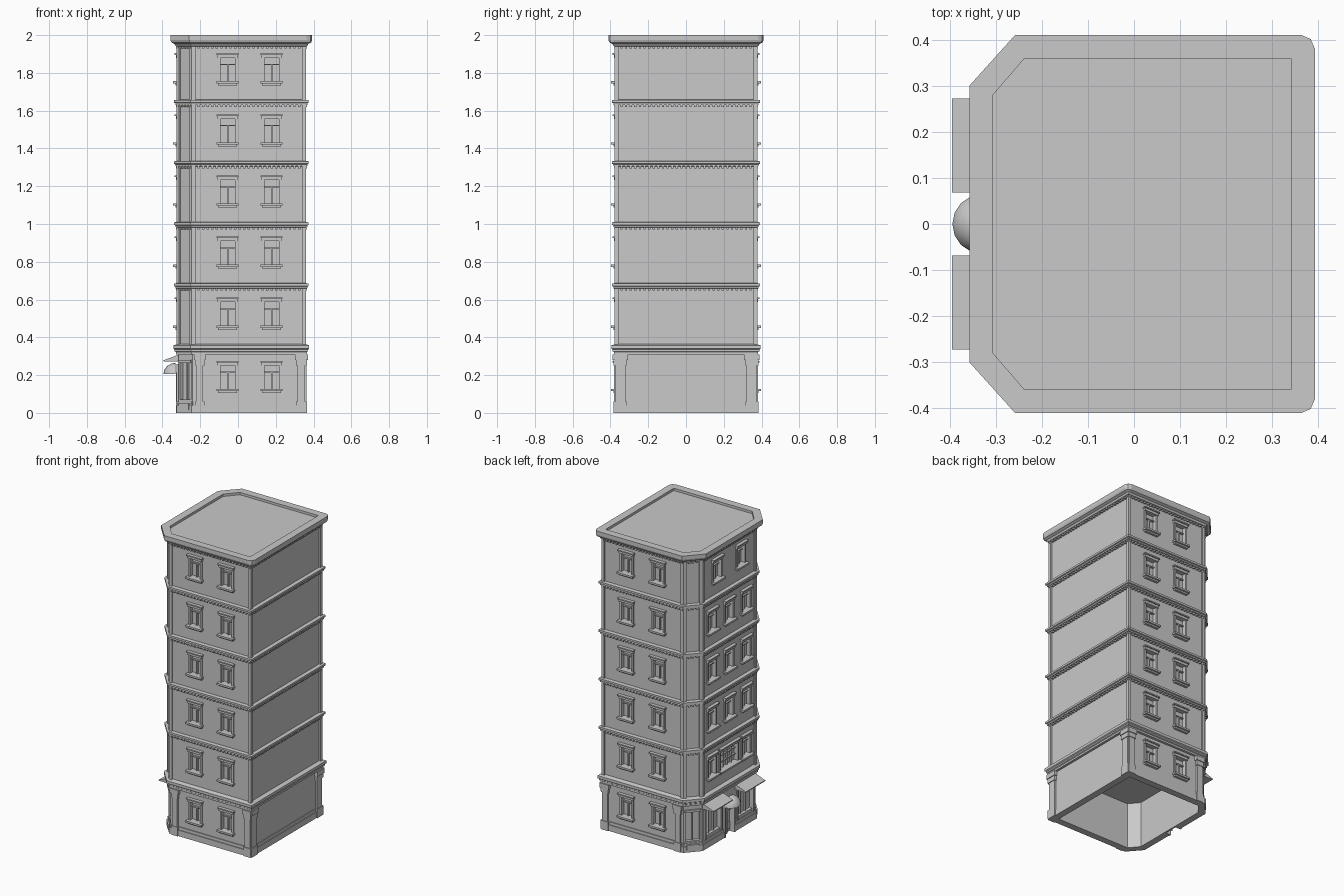
import bpy, bmesh, math
from mathutils import Matrix, Vector

old = bpy.data.objects.get("Cube")
if old:
    bpy.data.objects.remove(old, do_unlink=True)

# One flat stone colour
stone = bpy.data.materials.new("stone grey")
stone.use_nodes = True
GREY = (0.588, 0.588, 0.588, 1)
stone.diffuse_color = GREY
stone.node_tree.nodes["Principled BSDF"].inputs["Base Color"].default_value = GREY

X0, X1, Y = -0.325, 0.36, 0.378      # outline of the corner strips
CX, CY = -0.245, 0.287               # where the two corners are cut off
WALL = -0.01                         # wall plane, relative to the outline
STOREY = 0.3235
parts = {}


def part(name):
    if name not in parts:
        parts[name] = bmesh.new()
    return parts[name]


def outline(d, r=0.0):
    """Plan of the building grown by d, right corners rounded by r."""
    half = [(X0 - d, CY + 0.4 * d), (CX - 0.4 * d, Y + d)]
    if r:
        half += [(X1 + d - r, Y + d), (X1 + d - 0.3 * r, Y + d - 0.3 * r), (X1 + d, Y + d - r)]
    else:
        half += [(X1 + d, Y + d)]
    return half + [(x, -y) for x, y in reversed(half)]


def loft(name, rings):
    """Stack of outlines (d, z, r), closed at both ends."""
    bm = part(name)
    loops = [[bm.verts.new((x, y, z)) for x, y in outline(d, r)] for d, z, r in rings]
    for a, b in zip(loops, loops[1:]):
        for i in range(len(a)):
            j = (i + 1) % len(a)
            bm.faces.new((a[i], a[j], b[j], b[i]))
    bm.faces.new(loops[0])
    bm.faces.new(loops[-1])


class Side:
    """A facade: u runs along it, d points out of it."""
    def __init__(self, a, b):
        a, b = Vector((*a, 0)), Vector((*b, 0))
        u = (b - a).normalized()
        n = Vector((u.y, -u.x, 0))
        if n.dot(a + b) < 0:
            n = -n
        foot = a - u * a.dot(u)
        self.m = Matrix((u, n, (0, 0, 1))).transposed().to_4x4()
        self.m.translation = foot
        self.u0, self.u1 = a.dot(u), b.dot(u)
        self.mid = (self.u0 + self.u1) / 2


def box(name, side, u0, u1, d0, d1, z0, z1):
    m = (side.m @ Matrix.Translation(((u0 + u1) / 2, (d0 + d1) / 2, (z0 + z1) / 2))
         @ Matrix.Diagonal((abs(u1 - u0), d1 - d0, z1 - z0, 1)))
    return bmesh.ops.create_cube(part(name), size=1, matrix=m)["verts"]


front = Side((CX, -Y), (X1, -Y))
back = Side((CX, Y), (X1, Y))
blank = Side((X1, -Y), (X1, Y))
entry = Side((X0, -CY), (X0, CY))
cuts = [Side((X0, s * CY), (CX, s * Y)) for s in (-1, 1)]
sides = [front, back, blank, entry] + cuts


def glazing(side, u, w, z0, z1, columns=2, rows=1):
    """Recessed opening with a grid of bars."""
    box("cutter", side, u - w / 2, u + w / 2, -0.032, 0.02, z0, z1)
    for i in range(1, columns):
        c = u - w / 2 + w * i / columns
        box("window_bars", side, c - 0.003, c + 0.003, -0.034, -0.02, z0, z1)
    for i in range(1, rows):
        c = z0 + (z1 - z0) * i / rows
        box("window_bars", side, u - w / 2, u + w / 2, -0.034, -0.02, c - 0.003, c + 0.003)


def window(side, u, z, w=0.1, wide=False):
    """Casing, lintel, sill and a T-shaped bar."""
    h = w / 2
    if wide:
        glazing(side, u, w - 0.024, z + 0.012, z + 0.138, 4, 3)
    else:
        box("cutter", side, u - h + 0.012, u + h - 0.012, -0.032, 0.02, z + 0.012, z + 0.138)
        box("window_bars", side, u - h + 0.012, u + h - 0.012, -0.034, -0.02, z + 0.097, z + 0.104)
        box("window_bars", side, u - 0.004, u + 0.004, -0.034, -0.02, z + 0.012, z + 0.1)
    for s in (-1, 1):
        box("window_casings", side, u + s * h, u + s * (h - 0.012), -0.015, -0.003, z + 0.01, z + 0.14)
    box("window_lintels", side, u - h - 0.003, u + h + 0.003, -0.015, 0.004, z + 0.136, z + 0.152)
    box("window_lintels", side, u - h - 0.008, u + h + 0.008, -0.015, 0.012, z + 0.152, z + 0.16)
    box("window_sills", side, u - h - 0.008, u + h + 0.008, -0.015, 0.018, z, z + 0.012)
    box("window_sills", side, u - h, u + h, -0.015, 0.006, z - 0.01, z)


# Walls and hollow ground floor
loft("walls", [(WALL, 0, 0), (WALL, 1.96, 0)])
loft("cutter", [(-0.045, -0.1, 0), (-0.045, 0.33, 0)])

# Windows on every floor
for k in range(6):
    z = 0.115 if k == 0 else 0.45 + STOREY * (k - 1)
    for side in (front, back):
        for u in (-0.055, 0.178):
            window(side, u, z)
    if k == 5:
        places = (-0.125, 0.125)
    elif k > 0:
        places = (-0.18, 0, 0.18)
    else:
        places = ()
    for u in places:
        big = k == 1 and u == 0
        window(entry, u, z, 0.2 if big else 0.1, big)

# Corner strips of the upper floors
for side in sides:
    for a, s in ((side.u0, 1), (side.u1, -1)):
        box("corner_strips", side, a, a + s * 0.02, -0.015, 0, 0.34, 1.955)

# Bands between floors, with small blocks below
for k in range(4):
    z = 0.672 + STOREY * k
    loft("floor_bands", [(-0.012, z - 0.014, 0), (0.007, z - 0.012, 0), (0.007, z - 0.003, 0),
                         (0.014, z, 0), (0.014, z + 0.013, 0), (-0.012, z + 0.016, 0)])
for side in sides:
    for z in [0.658 + STOREY * k for k in range(4)] + [1.94]:
        n = max(3, int(abs(side.u1 - side.u0) / 0.024))
        for i in range(n):
            u = side.u0 + (side.u1 - side.u0) * (i + 0.5) / n
            box("band_blocks", side, u - 0.006, u + 0.006, -0.015, 0.004, z - 0.01, z + 0.001)

# Ground floor cornice and roof cornice with sunken roof
loft("ground_cornice", [(-0.012, 0.308, 0), (0.004, 0.31, 0), (0.004, 0.322, 0), (0.01, 0.326, 0),
                        (0.01, 0.335, 0), (0.017, 0.34, 0), (0.017, 0.358, 0), (-0.012, 0.366, 0)])
loft("roof", [(-0.012, 1.938, 0.002), (0.006, 1.942, 0.005), (0.012, 1.954, 0.01),
              (0.028, 1.962, 0.02), (0.033, 1.975, 0.03), (0.033, 2, 0.03),
              (-0.018, 2, 0.003), (-0.018, 1.984, 0.003)])

# Plinth, open at the doorway
for side in sides:
    spans = [(side.u0, -0.06), (0.06, side.u1)] if side is entry else [(side.u0, side.u1)]
    for a, b in spans:
        box("plinth", side, a, b, -0.02, 0, 0, 0.04)
        box("plinth", side, a, b, -0.02, -0.005, 0.04, 0.06)


# Ground floor pilasters
def pilaster(side, a, b):
    e = 0.006
    box("pilasters", side, a + e, b - e, -0.015, 0.002, 0, 0.31)
    box("pilasters", side, a, b, -0.015, 0.006, 0, 0.06)
    box("pilasters", side, a, b, -0.015, 0.006, 0.25, 0.28)
    box("pilasters", side, a - e, b + e, -0.015, 0.011, 0.28, 0.31)


for side in (front, back):
    pilaster(side, -0.228, -0.178)
    pilaster(side, 0.308, X1)
for s in (-1, 1):
    pilaster(blank, *sorted((s * 0.314, s * Y)))
    # Shop fronts and their sloping awnings
    glazing(entry, s * 0.17, 0.16, 0.08, 0.245, 3, 1)
    for u in (0.087, 0.253):
        box("shop_frames", entry, s * u - 0.006, s * u + 0.006, -0.015, 0, 0.06, 0.26)
    awning = box("awnings", entry, s * 0.068, s * 0.273, -0.015, 0.07, 0.272, 0.31)
    for v in awning:
        if v.co.x < X0 - 0.05 and v.co.z > 0.3:
            v.co.z = 0.278

# Shop windows on the cut corners
for side in cuts:
    glazing(side, side.mid, 0.09, 0.07, 0.265, 2, 1)
    box("shop_frames", side, side.mid - 0.05, side.mid + 0.05, -0.015, 0, 0.265, 0.28)
    box("shop_frames", side, side.mid - 0.04, side.mid + 0.04, -0.015, 0.005, 0.015, 0.05)

# Door with frame and a domed canopy
box("cutter", entry, -0.045, 0.045, -0.034, 0.02, -0.05, 0.2)
box("door_panels", entry, -0.003, 0.003, -0.035, -0.022, 0, 0.2)
box("door_panels", entry, -0.045, 0.045, -0.035, -0.022, 0.15, 0.158)
for s in (-1, 1):
    box("door_frame", entry, s * 0.045, s * 0.06, -0.015, 0.004, 0, 0.21)
    box("door_panels", entry, s * 0.01, s * 0.038, -0.035, -0.028, 0.02, 0.07)
box("door_frame", entry, -0.06, 0.06, -0.015, 0.004, 0.2, 0.215)
dome = part("door_canopy")
bmesh.ops.create_uvsphere(dome, u_segments=16, v_segments=8, radius=1,
                          matrix=Matrix.Translation((-0.33, 0, 0.205))
                          @ Matrix.Diagonal((0.065, 0.065, 0.06, 1)))
for spot, normal in (((0, 0, 0.206), (0, 0, -1)), ((-0.331, 0, 0), (1, 0, 0))):
    bmesh.ops.bisect_plane(dome, geom=dome.verts[:] + dome.edges[:] + dome.faces[:],
                           plane_co=spot, plane_no=normal, clear_outer=True)
    bmesh.ops.holes_fill(dome, edges=[e for e in dome.edges if e.is_boundary])

# Turn the parts into objects
made = {}
for name, bm in parts.items():
    bmesh.ops.recalc_face_normals(bm, faces=bm.faces[:])
    mesh = bpy.data.meshes.new(name)
    bm.to_mesh(mesh)
    bm.free()
    mesh.materials.append(stone)
    made[name] = bpy.data.objects.new(name, mesh)
    bpy.context.collection.objects.link(made[name])

# Cut openings into the walls
walls, cutter = made["walls"], made["cutter"]
cutter.hide_render = True
mod = walls.modifiers.new("openings", 'BOOLEAN')
mod.operation, mod.solver, mod.object = 'DIFFERENCE', 'EXACT', cutter
bpy.context.view_layer.objects.active = walls
bpy.ops.object.modifier_apply(modifier=mod.name)
bpy.data.objects.remove(cutter, do_unlink=True)

# Smooth canopy
bpy.ops.object.select_all(action='DESELECT')
made["door_canopy"].select_set(True)
bpy.context.view_layer.objects.active = made["door_canopy"]
bpy.ops.object.shade_smooth_by_angle(angle=math.radians(40))
